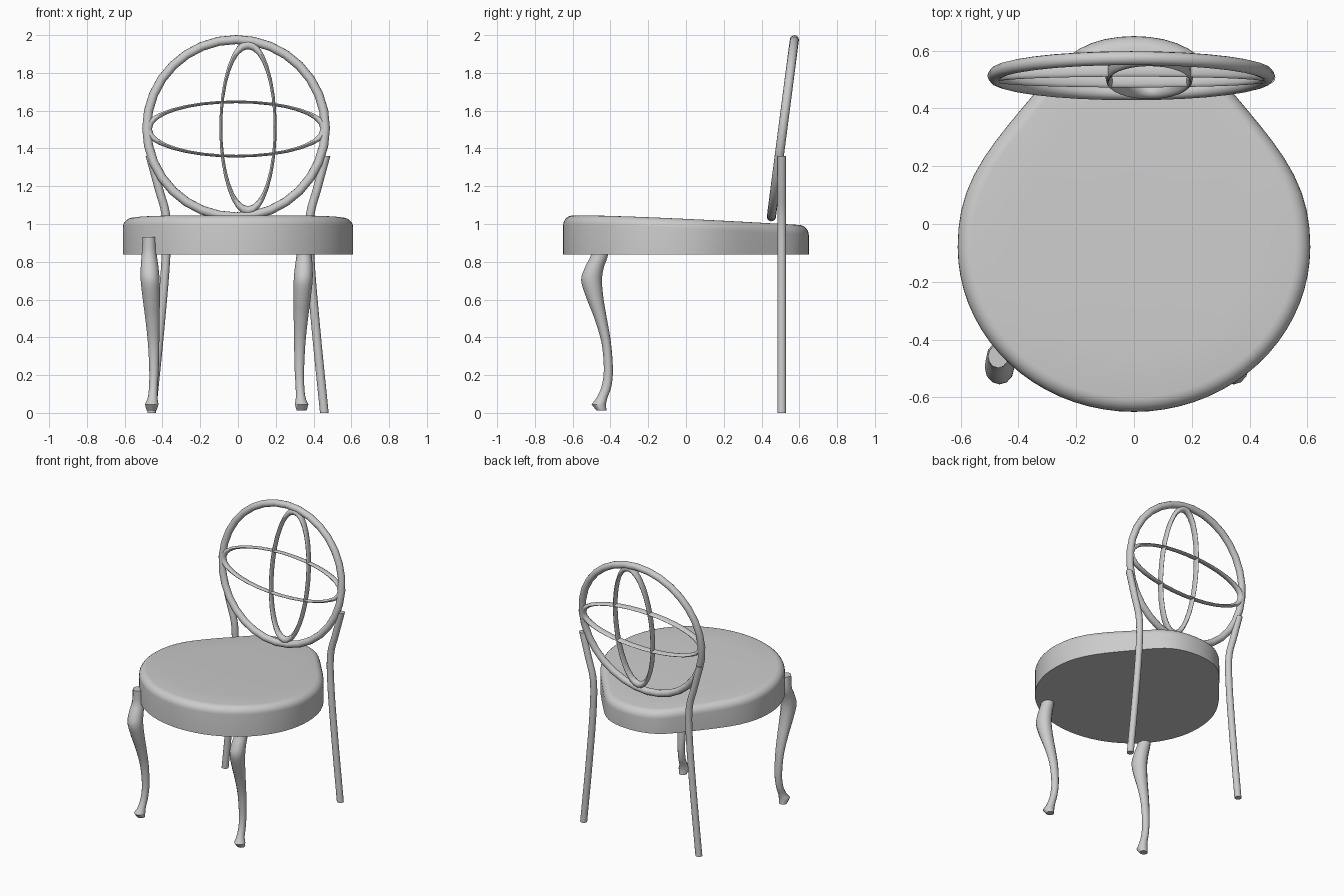
import bpy, bmesh, math
from mathutils import Matrix, Vector

cube = bpy.data.objects.get("Cube")
if cube:
    bpy.data.objects.remove(cube)

GREY = (0.6, 0.6, 0.6, 1)
mat = bpy.data.materials.new("grey")
mat.use_nodes = True
mat.diffuse_color = GREY
mat.node_tree.nodes["Principled BSDF"].inputs["Base Color"].default_value = GREY


def loft(name, rings, closed=False, angle=40):
    """Skin a list of point rings; close into a loop or cap both ends."""
    bm = bmesh.new()
    vs = [[bm.verts.new(p) for p in r] for r in rings]
    n = len(vs[0])
    pairs = list(zip(vs, vs[1:])) + ([(vs[-1], vs[0])] if closed else [])
    for a, b in pairs:
        for i in range(n):
            j = (i + 1) % n
            bm.faces.new((a[i], a[j], b[j], b[i]))
    if not closed:
        bm.faces.new(vs[0][::-1])
        bm.faces.new(vs[-1])
    bmesh.ops.recalc_face_normals(bm, faces=bm.faces)
    mesh = bpy.data.meshes.new(name)
    bm.to_mesh(mesh)
    bm.free()
    mesh.materials.append(mat)
    ob = bpy.data.objects.new(name, mesh)
    bpy.context.collection.objects.link(ob)
    bpy.ops.object.select_all(action="DESELECT")
    ob.select_set(True)
    bpy.context.view_layer.objects.active = ob
    bpy.ops.object.shade_smooth_by_angle(angle=math.radians(angle))
    return ob


def circle(n):
    return [(math.cos(math.tau * i / n), math.sin(math.tau * i / n)) for i in range(n)]


def spline(keys, steps):
    """Catmull-Rom interpolation through tuples of any length."""
    k = [Vector(p) for p in keys]
    k = [2 * k[0] - k[1]] + k + [2 * k[-1] - k[-2]]
    out = []
    for a, b, c, d in zip(k, k[1:], k[2:], k[3:]):
        for s in range(steps):
            t = s / steps
            out.append(0.5 * (2 * b + (c - a) * t + (2 * a - 5 * b + 4 * c - d) * t * t
                              + (3 * b - a - 3 * c + d) * t ** 3))
    return out + [k[-2]]


# Seat: egg-shaped cushion, rounded rim, top sloping down to the back
def outline(inset):
    pts = []
    for c, s in circle(72):
        x, y = (0.61 - inset) * c, -0.08 + (0.57 - inset) * s
        if s > 0:
            x *= 1 - 0.97 * s ** 3 * (1 - s * s)
            y = -0.08 + (0.73 - inset) * s
        pts.append((x, y))
    return pts


def top_height(y):
    return 1.045 - 0.05 * max(0, (y + 0.5) / 1.1) ** 1.3


rings = [[(x, y, 0.838) for x, y in outline(0)]]
R = 0.05
for i in range(7):
    a = math.pi / 2 * i / 6
    rings.append([(x, y, top_height(y) - R * (1 - math.sin(a)))
                  for x, y in outline(R * (1 - math.cos(a)))])
for inset in (0.2, 0.38, 0.52):
    rings.append([(x, y, top_height(y)) for x, y in outline(inset)])
loft("seat", rings)


# Backrest: one round hoop and two squashed hoops crossing inside it
def hoop(name, centre, major, minor, sx=1, sz=1):
    tilt = Matrix.Rotation(math.radians(-7.4), 3, "X")
    rings = []
    for c, s in circle(32):
        rings.append([Vector(centre) + tilt @ Vector(
            (sx * c * (major + minor * p), minor * q, sz * s * (major + minor * p)))
            for p, q in circle(12)])
    return loft(name, rings, closed=True)


hoop("back_outer_hoop", (-0.01, 0.513, 1.507), 0.473, 0.024)
hoop("back_upright_hoop", (0.053, 0.513, 1.51), 0.443, 0.024, sx=0.325)
hoop("back_level_hoop", (-0.01, 0.513, 1.503), 0.468, 0.022, sz=0.31)

# Back legs: bent round tubes rising to the sides of the hoop
path = spline([(0.457, 0), (0.415, 0.42), (0.383, 0.8), (0.38, 1.03),
               (0.42, 1.19), (0.466, 1.36)], 6)
for side, sign in (("left", 1), ("right", -1)):
    rings = [[(sign * (x + 0.023 * c), 0.507 + 0.023 * s, z) for c, s in circle(14)]
             for x, z in path]
    loft("back_leg_" + side, rings)

# Front legs: curved and swelling; keys are z, x, y, half width, half depth
keys = [(0.93, -0.47, -0.458, 0.035, 0.04), (0.84, -0.47, -0.457, 0.04, 0.045),
        (0.77, -0.468, -0.485, 0.047, 0.05), (0.7, -0.465, -0.5, 0.05, 0.055),
        (0.6, -0.459, -0.48, 0.045, 0.044), (0.5, -0.453, -0.452, 0.038, 0.033),
        (0.37, -0.447, -0.422, 0.03, 0.025), (0.23, -0.445, -0.411, 0.025, 0.024),
        (0.14, -0.448, -0.421, 0.023, 0.026), (0.08, -0.452, -0.445, 0.026, 0.029),
        (0.045, -0.457, -0.462, 0.036, 0.038)]
leg = [tuple(k) for k in spline(keys, 4)] + [(0.012, -0.457, -0.447, 0.026, 0.026)]
for side, flip in (("right", False), ("left", True)):
    rings = [[((-0.12 - x - w * c) if flip else x + w * c, y + d * s, z)
              for c, s in circle(12)] for z, x, y, w, d in leg]
    loft("front_leg_" + side, rings)
